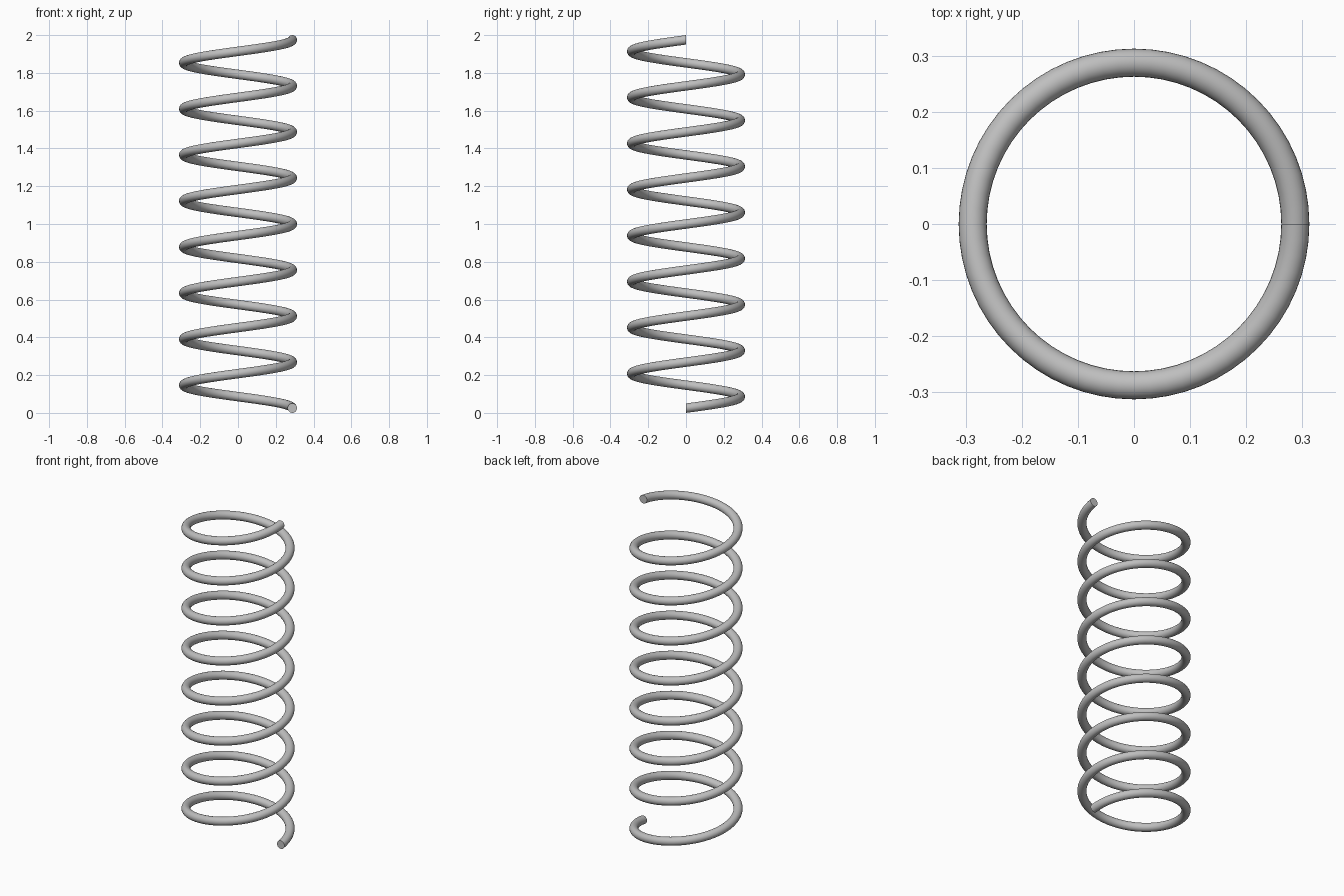
import bpy
import bmesh
from math import cos, sin, tau

if "Cube" in bpy.data.objects:
    bpy.data.objects.remove(bpy.data.objects["Cube"], do_unlink=True)

COIL_RADIUS = 0.2875
WIRE_RADIUS = 0.025
HEIGHT = 2.0
TURNS = 8
STEPS = 64   # rings per turn
SIDES = 24   # sides of the wire

# Plain grey metal
steel = bpy.data.materials.new("grey steel")
steel.use_nodes = True
grey = (0.52, 0.52, 0.52, 1)
steel.diffuse_color = grey
steel.node_tree.nodes["Principled BSDF"].inputs["Base Color"].default_value = grey

bm = bmesh.new()
total = TURNS * STEPS
rise = HEIGHT - 2 * WIRE_RADIUS


def wire_ring(step):
    """Upright circular section of the wire, turned and lifted along the coil."""
    turn = tau * step / STEPS
    lift = WIRE_RADIUS + rise * step / total
    ring = []
    for i in range(SIDES):
        a = tau * i / SIDES
        r = COIL_RADIUS + WIRE_RADIUS * cos(a)
        ring.append(bm.verts.new((r * cos(turn), r * sin(turn),
                                  lift + WIRE_RADIUS * sin(a))))
    return ring


# Coiled wire
rings = [wire_ring(s) for s in range(total + 1)]
for low, high in zip(rings, rings[1:]):
    for i in range(SIDES):
        j = (i + 1) % SIDES
        bm.faces.new((low[i], low[j], high[j], high[i])).smooth = True

# Flat cut ends
bm.faces.new(rings[0])
bm.faces.new(rings[-1])
bmesh.ops.recalc_face_normals(bm, faces=bm.faces[:])
for end in (rings[0], rings[-1]):
    for i in range(SIDES):
        bm.edges.get((end[i - 1], end[i])).smooth = False

mesh = bpy.data.meshes.new("coil_spring")
bm.to_mesh(mesh)
bm.free()
mesh.materials.append(steel)
spring = bpy.data.objects.new("coil_spring", mesh)
bpy.context.collection.objects.link(spring)
